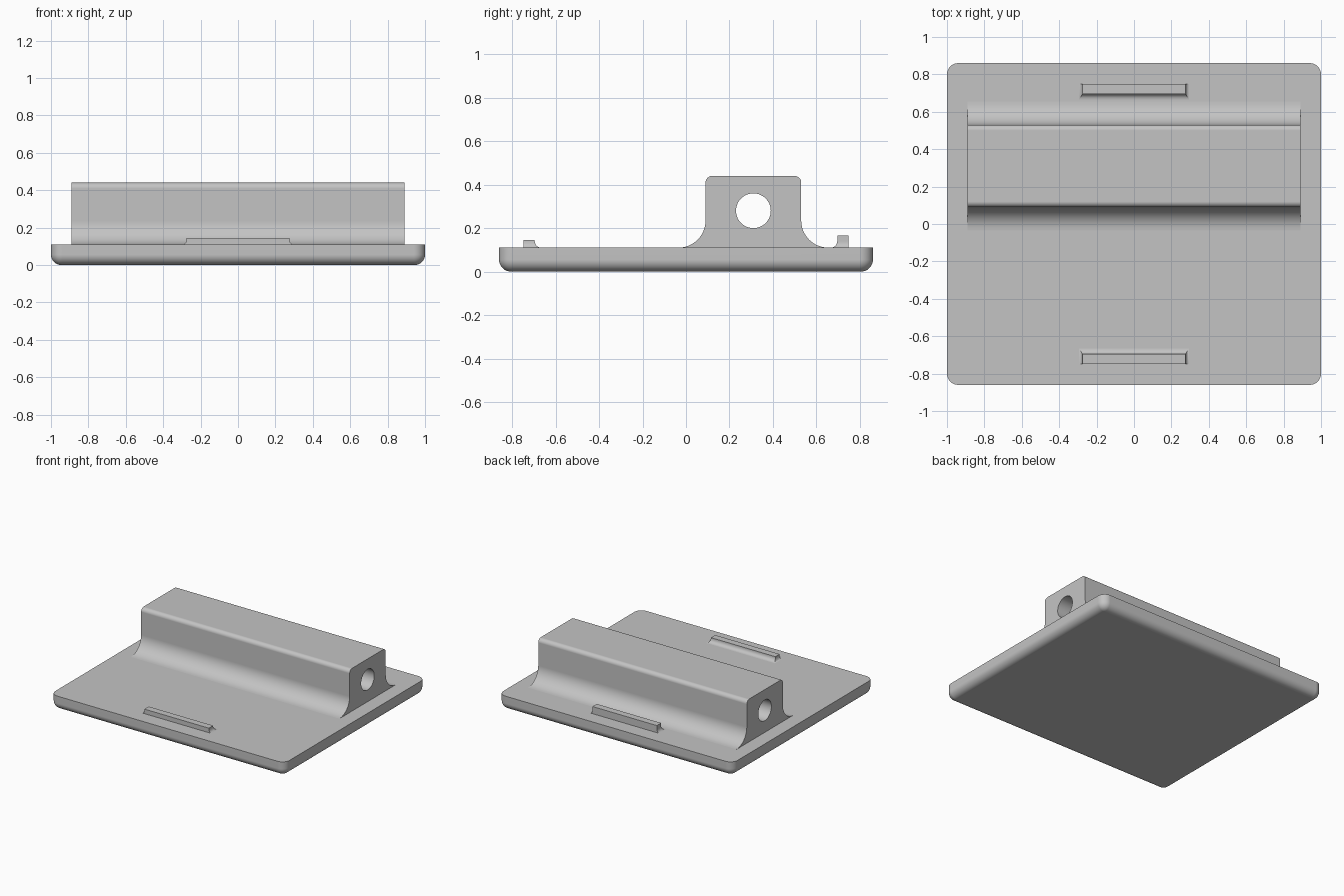
import bpy
import bmesh
from math import sin, cos, pi, radians

old = bpy.data.objects.get("Cube")
if old:
    bpy.data.objects.remove(old, do_unlink=True)

grey = bpy.data.materials.new("Light grey")
grey.use_nodes = True
COLOUR = (0.55, 0.55, 0.55, 1)
grey.diffuse_color = COLOUR
grey.node_tree.nodes["Principled BSDF"].inputs["Base Color"].default_value = COLOUR

PLATE_TOP = 0.11


def loft(name, rings):
    """Skin a closed solid through rings of equal point count."""
    bm = bmesh.new()
    loops = [[bm.verts.new(p) for p in ring] for ring in rings]
    n = len(loops[0])
    for a, b in zip(loops, loops[1:]):
        for i in range(n):
            j = (i + 1) % n
            bm.faces.new((a[i], a[j], b[j], b[i]))
    bm.faces.new(loops[0])
    bm.faces.new(loops[-1])
    bmesh.ops.recalc_face_normals(bm, faces=bm.faces)
    mesh = bpy.data.meshes.new(name)
    bm.to_mesh(mesh)
    bm.free()
    mesh.materials.append(grey)
    obj = bpy.data.objects.new(name, mesh)
    bpy.context.collection.objects.link(obj)
    return obj


def activate(obj):
    bpy.ops.object.select_all(action="DESELECT")
    obj.select_set(True)
    bpy.context.view_layer.objects.active = obj


def smooth(obj):
    activate(obj)
    bpy.ops.object.shade_smooth_by_angle(angle=radians(30))
    mod = obj.modifiers.new("Weighted normals", "WEIGHTED_NORMAL")
    mod.keep_sharp = True


def steps(count):
    return [i / count * pi / 2 for i in range(count + 1)]


# Base plate: rounded corners and a rounded lower edge
def plate_ring(inset, z, radius=0.06, hx=1.0, hy=0.86):
    ring = []
    for q, (sx, sy) in enumerate([(1, 1), (-1, 1), (-1, -1), (1, -1)]):
        for t in steps(8):
            a = t + q * pi / 2
            ring.append((sx * (hx - radius) + (radius - inset) * cos(a),
                         sy * (hy - radius) + (radius - inset) * sin(a), z))
    return ring


edge = 0.055
rings = [plate_ring(edge * (1 - sin(t)), edge * (1 - cos(t))) for t in steps(8)]
rings.append(plate_ring(0, PLATE_TOP))
smooth(loft("base_plate", rings))

# Barrel block: flared foot, rounded top edges, bored along its length
half, top, foot, nose = 0.22, 0.44, 0.125, 0.03
centre_y, length = 0.31, 0.89
side = [(half + foot, PLATE_TOP - 0.01)]
side += [(half + foot * (1 - sin(t)), PLATE_TOP + foot * (1 - cos(t))) for t in steps(12)]
side += [(half - nose * (1 - cos(t)), top - nose * (1 - sin(t))) for t in steps(6)]
profile = side + [(-y, z) for y, z in reversed(side)]
block = loft("bored_block", [[(x, centre_y + y, z) for y, z in profile]
                             for x in (-length, length)])

bore = loft("bore_cutter", [[(x, centre_y + 0.08 * cos(i * pi / 24), 0.28 + 0.08 * sin(i * pi / 24))
                             for i in range(48)] for x in (-1, 1)])
bore.hide_render = True
cut = block.modifiers.new("Bore", "BOOLEAN")
cut.object = bore
cut.operation = "DIFFERENCE"
cut.solver = "EXACT"
activate(block)
bpy.ops.object.modifier_apply(modifier=cut.name)
bpy.data.objects.remove(bore, do_unlink=True)
smooth(block)


# Locating ridges: straight outer wall, small fillet on the inner wall and ends
def ridge(name, direction, height):
    def ring(flare, z):
        x = 0.275 + flare * 0.6
        outer, inner = direction * 0.748, direction * (0.696 - flare)
        return [(-x, outer, z), (x, outer, z), (x, inner, z), (-x, inner, z)]

    r = 0.03
    levels = [ring(r, PLATE_TOP - 0.01)]
    levels += [ring(r * (1 - sin(t)), PLATE_TOP + r * (1 - cos(t))) for t in steps(6)]
    levels.append(ring(0, height))
    smooth(loft(name, levels))


ridge("front_ridge", -1, 0.145)
ridge("back_ridge", 1, 0.165)
